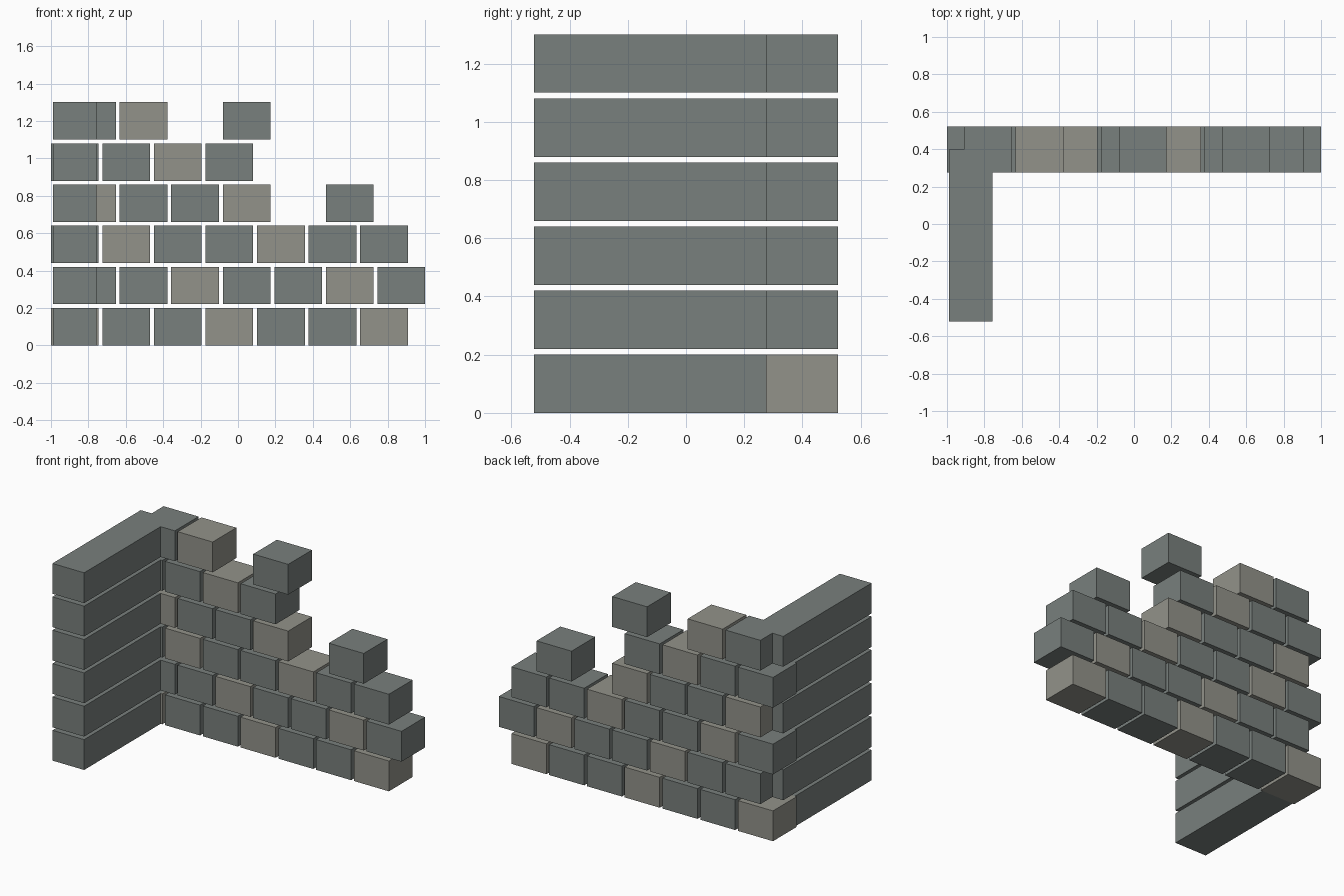
import bpy

if "Cube" in bpy.data.objects:
    bpy.data.objects.remove(bpy.data.objects["Cube"])

ROW_PITCH, HEIGHT = 0.22, 0.20
PITCH, WIDTH = 0.2755, 0.255


def material(name, color):
    m = bpy.data.materials.new(name)
    m.diffuse_color = (*color, 1)
    m.use_nodes = True
    m.node_tree.nodes["Principled BSDF"].inputs["Base Color"].default_value = m.diffuse_color
    return m


dark = material("dark_stone", (0.19, 0.215, 0.205))
light = material("light_stone", (0.29, 0.29, 0.255))


def box(name, x0, x1, y0, y1, z0, mat):
    bpy.ops.mesh.primitive_cube_add(
        size=1, location=((x0 + x1) / 2, (y0 + y1) / 2, z0 + HEIGHT / 2))
    ob = bpy.context.object
    ob.name = name
    ob.scale = (x1 - x0, y1 - y0, HEIGHT)
    bpy.ops.object.transform_apply(location=False, rotation=False, scale=True)
    ob.data.materials.append(mat)


# Which block positions survive in each course of the ruined wall
courses = [range(7), range(7), range(7), (0, 1, 2, 3, 5), range(4), (0, 1, 3)]

for row, columns in enumerate(courses):
    z = row * ROW_PITCH
    # Back wall blocks in running bond
    start = -1.0 + (row % 2) * (2 - 6 * PITCH - WIDTH)
    for col in columns:
        x = start + col * PITCH
        mat = light if (row + col) % 3 == 0 else dark
        box(f"wall_block_{row}_{col}", x, x + WIDTH, 0.275, 0.522, z, mat)
    # Long stone of the side return wall, running into the corner
    box(f"side_course_{row}", -0.988, -0.757, -0.522, 0.398, z, dark)
